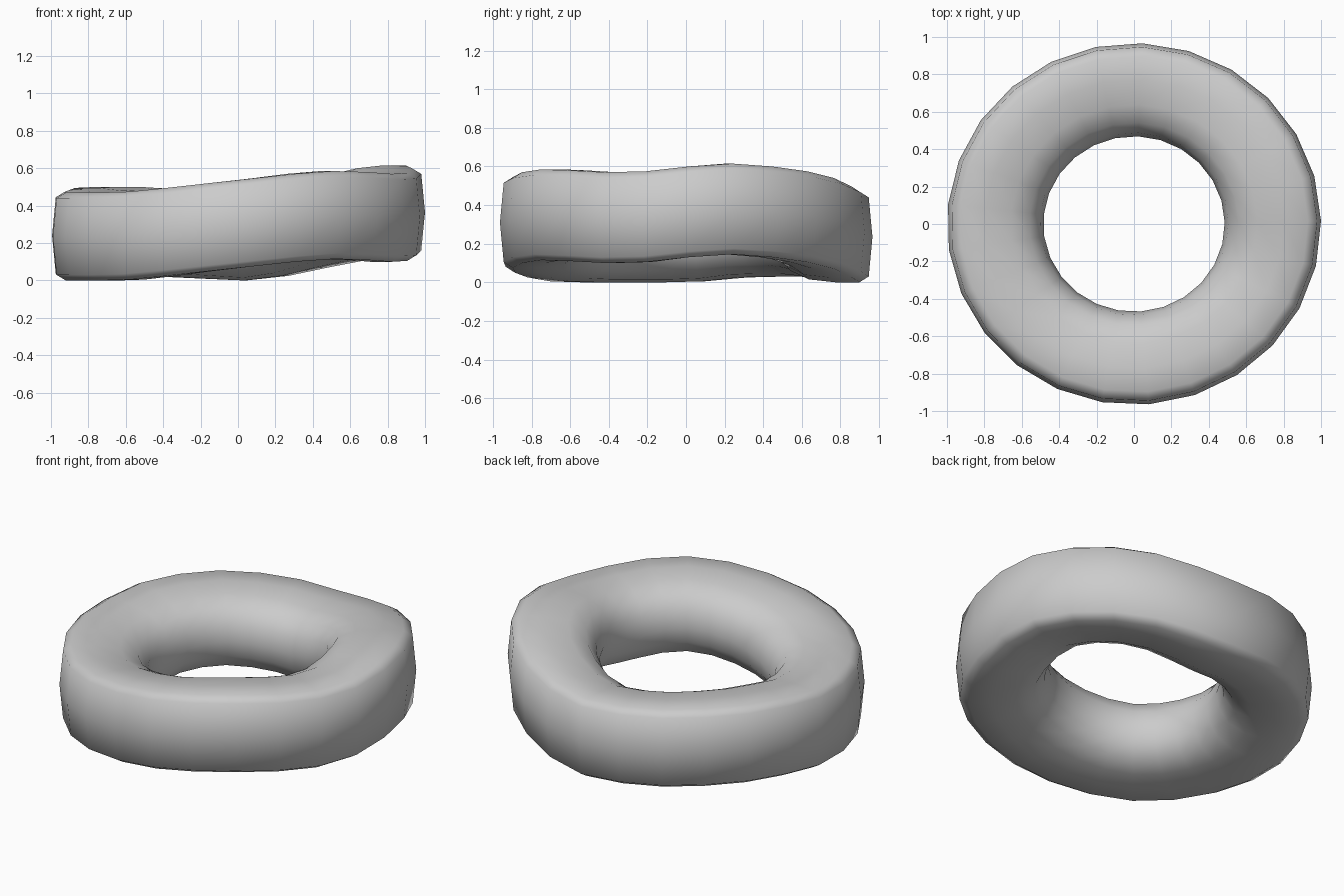
import bpy, bmesh, math

if "Cube" in bpy.data.objects:
    bpy.data.objects.remove(bpy.data.objects["Cube"])

SEG = 25
H = 0.47

# Wave height of the ring at each step around it, starting at +x
wave = [.13, .145, .13, .105, .07, .025, 0, .01, .02, .03, .03, .025, .005,
        0, 0, 0, .005, .025, .05, .075, .10, .115, .11, .10, .105]

# Cross-section (radius, height): outer wall slightly bulged, inner side rounded
section = [(.93, 0), (.98, .03), (1.0, H / 2), (.98, H - .03), (.93, H),
           (.80, H), (.66, H - .015), (.56, H - .06), (.505, H - .14),
           (.485, H / 2), (.505, .14), (.56, .06), (.66, .015), (.80, 0)]

# Sweep the section around the wavy path
bm = bmesh.new()
rings = []
for i in range(SEG):
    a = 2 * math.pi * i / SEG + math.radians(1)
    rings.append([bm.verts.new((r * math.cos(a), .967 * r * math.sin(a), z + wave[i]))
                  for r, z in section])
n = len(section)
for i in range(SEG):
    p, q = rings[i], rings[(i + 1) % SEG]
    for j in range(n):
        k = (j + 1) % n
        bm.faces.new((p[j], q[j], q[k], p[k])).smooth = True
bmesh.ops.recalc_face_normals(bm, faces=bm.faces)

mesh = bpy.data.meshes.new("wavy_ring")
bm.to_mesh(mesh)
bm.free()
ring = bpy.data.objects.new("wavy_ring", mesh)
bpy.context.collection.objects.link(ring)
